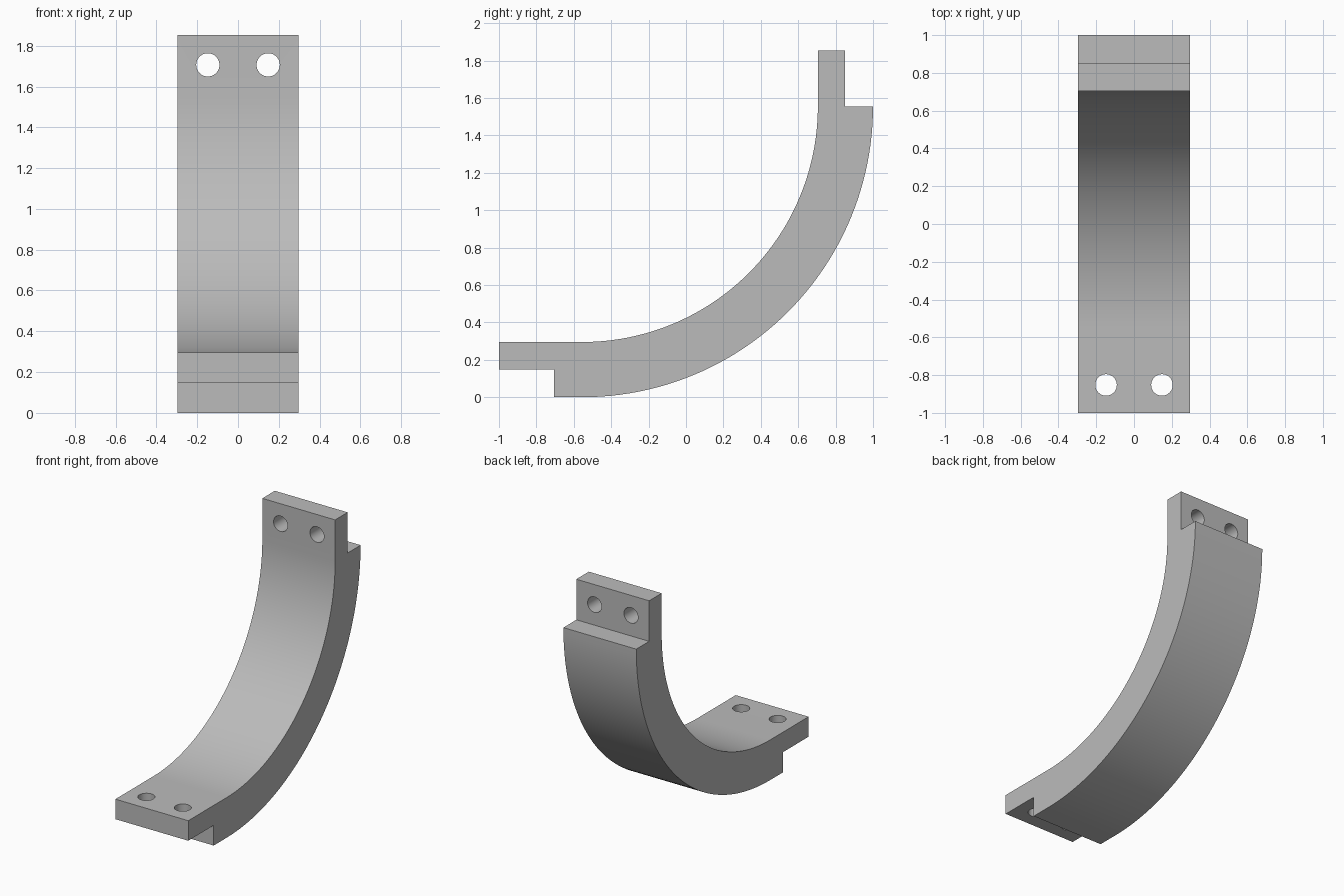
import bpy, bmesh
from math import sin, cos, pi
from mathutils import Matrix

cube = bpy.data.objects.get("Cube")
if cube:
    bpy.data.objects.remove(cube, do_unlink=True)

HALF_W = 0.296                 # half width of the bracket
CY, CZ = -0.555, 1.555         # shared centre of both arcs
R_OUT, R_IN = 1.555, 1.26
TOP = 1.853
MID = 0.148                    # thickness of the end tongues
HOLE_R, HOLE_X = 0.057, 0.148
STEPS = 48

grey = bpy.data.materials.new("plain grey")
grey.use_nodes = True
colour = (0.5, 0.5, 0.5, 1)
grey.diffuse_color = colour
grey.node_tree.nodes["Principled BSDF"].inputs["Base Color"].default_value = colour


def make_object(name, bm):
    mesh = bpy.data.meshes.new(name)
    bmesh.ops.recalc_face_normals(bm, faces=bm.faces)
    bm.to_mesh(mesh)
    bm.free()
    mesh.materials.append(grey)
    obj = bpy.data.objects.new(name, mesh)
    bpy.context.collection.objects.link(obj)
    return obj


def arc(radius):
    """Quarter arc from the bottom to the back, as (y, z) points."""
    angles = [pi / 2 * i / STEPS for i in range(STEPS + 1)]
    return [(CY + radius * sin(a), CZ - radius * cos(a)) for a in angles]


# Side profile: curved body with a stepped tongue at each end
profile = [(-1, MID), (-0.705, MID), (-0.705, 0)] + arc(R_OUT)
profile += [(0.85, CZ), (0.85, TOP), (0.705, TOP)] + arc(R_IN)[::-1]
profile += [(-1, CZ - R_IN)]

bm = bmesh.new()
side = bm.faces.new([bm.verts.new((-HALF_W, y, z)) for y, z in profile])
swept = bmesh.ops.extrude_face_region(bm, geom=[side])["geom"]
bmesh.ops.translate(bm, vec=(2 * HALF_W, 0, 0),
                    verts=[v for v in swept if isinstance(v, bmesh.types.BMVert)])
bracket = make_object("curved_bracket", bm)

# Bolt holes: two through each tongue
bm = bmesh.new()
for x in (-HOLE_X, HOLE_X):
    for place in (Matrix.Translation((x, -0.852, 0.22)),
                  Matrix.Translation((x, 0.78, 1.706)) @ Matrix.Rotation(pi / 2, 4, 'X')):
        bmesh.ops.create_cone(bm, cap_ends=True, segments=40, radius1=HOLE_R,
                              radius2=HOLE_R, depth=0.25, matrix=place)
cutter = make_object("bolt_hole_cutter", bm)
cutter.hide_render = True

cut = bracket.modifiers.new("bolt holes", 'BOOLEAN')
cut.operation = 'DIFFERENCE'
cut.solver = 'EXACT'
cut.object = cutter

bpy.ops.object.select_all(action='DESELECT')
bracket.select_set(True)
bpy.context.view_layer.objects.active = bracket
bpy.ops.object.modifier_apply(modifier=cut.name)
bpy.data.objects.remove(cutter, do_unlink=True)
bpy.ops.object.shade_smooth_by_angle(angle=pi / 6)
